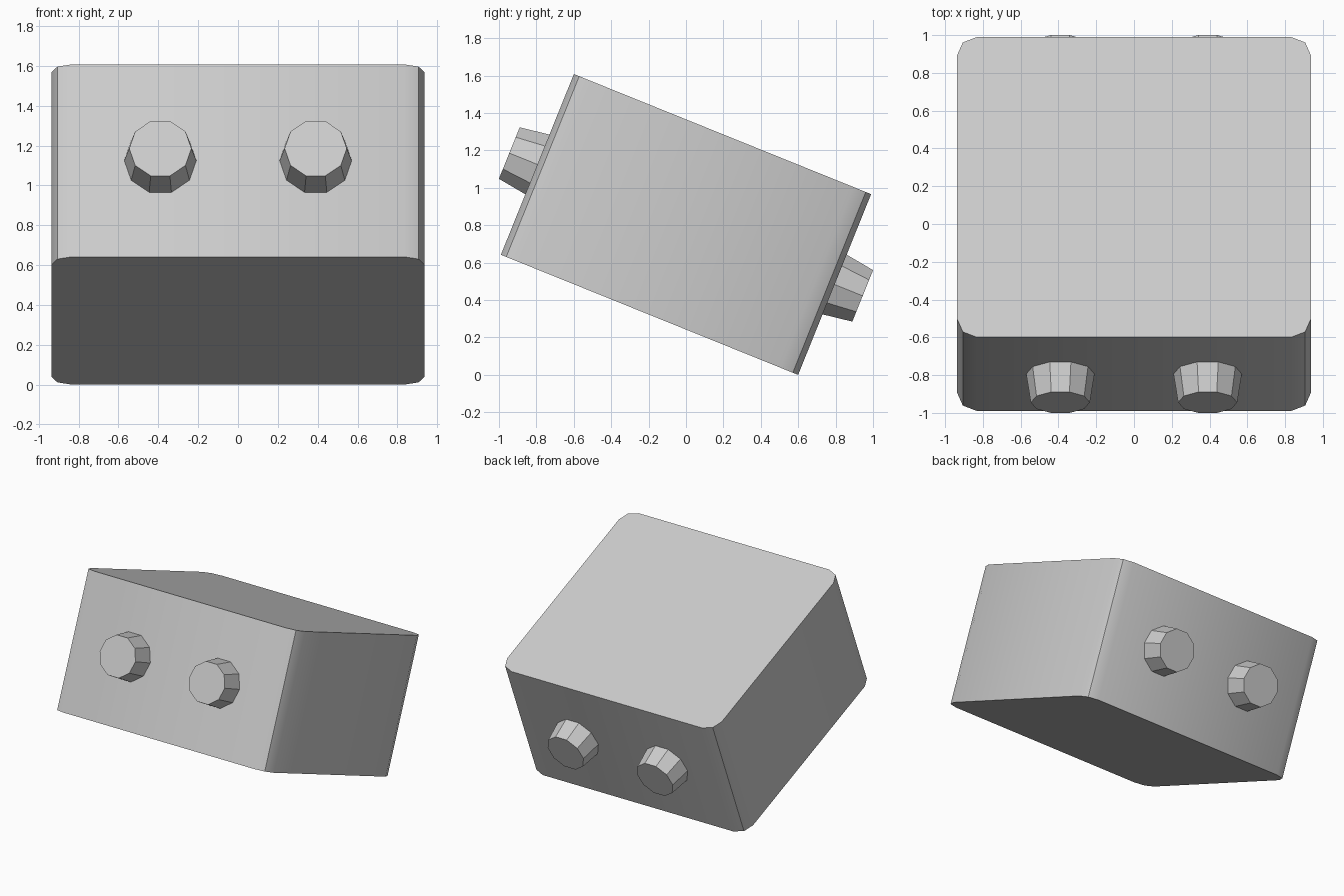
import bpy, bmesh
from math import radians
from mathutils import Matrix

if "Cube" in bpy.data.objects:
    bpy.data.objects.remove(bpy.data.objects["Cube"], do_unlink=True)

HALF_X, HALF_Y, HALF_Z = 0.937, 0.857, 0.521
STUD_END = 1.019
TILT = Matrix.Translation((0, 0, 0.804)) @ Matrix.Rotation(radians(-22), 4, 'X')

grey = bpy.data.materials.new("light_grey")
grey.use_nodes = True
grey.diffuse_color = (0.6, 0.6, 0.6, 1)
grey.node_tree.nodes["Principled BSDF"].inputs["Base Color"].default_value = grey.diffuse_color


def finish(name, bm):
    """Turn a bmesh into a tilted object, smooth with sharp edges kept."""
    bmesh.ops.recalc_face_normals(bm, faces=bm.faces)
    mesh = bpy.data.meshes.new(name)
    bm.to_mesh(mesh)
    bm.free()
    mesh.materials.append(grey)
    obj = bpy.data.objects.new(name, mesh)
    bpy.context.collection.objects.link(obj)
    obj.matrix_world = TILT
    bpy.ops.object.select_all(action='DESELECT')
    obj.select_set(True)
    bpy.context.view_layer.objects.active = obj
    bpy.ops.object.shade_smooth_by_angle(angle=radians(30))


# Block with its four upright edges rounded
bm = bmesh.new()
bmesh.ops.create_cube(bm, size=2, matrix=Matrix.Diagonal((HALF_X, HALF_Y, HALF_Z, 1)))
upright = [e for e in bm.edges if abs(e.verts[0].co.z - e.verts[1].co.z) > HALF_Z]
bmesh.ops.bevel(bm, geom=upright, offset=0.105, segments=2, profile=0.5, affect='EDGES')
finish("body_block", bm)

# Tapered ten-sided studs, two on the front and two on the back
depth = STUD_END - HALF_Y
for end, sign in (("front", -1), ("back", 1)):
    for side, x in (("left", 0.39), ("right", -0.39)):
        bm = bmesh.new()
        place = (Matrix.Translation((x, sign * (HALF_Y + depth / 2), 0))
                 @ Matrix.Rotation(radians(-90 * sign), 4, 'X')
                 @ Matrix.Rotation(radians(90), 4, 'Z'))
        bmesh.ops.create_cone(bm, cap_ends=True, segments=10, radius1=0.181,
                              radius2=0.156, depth=depth, matrix=place)
        finish(f"{end}_{side}_stud", bm)
